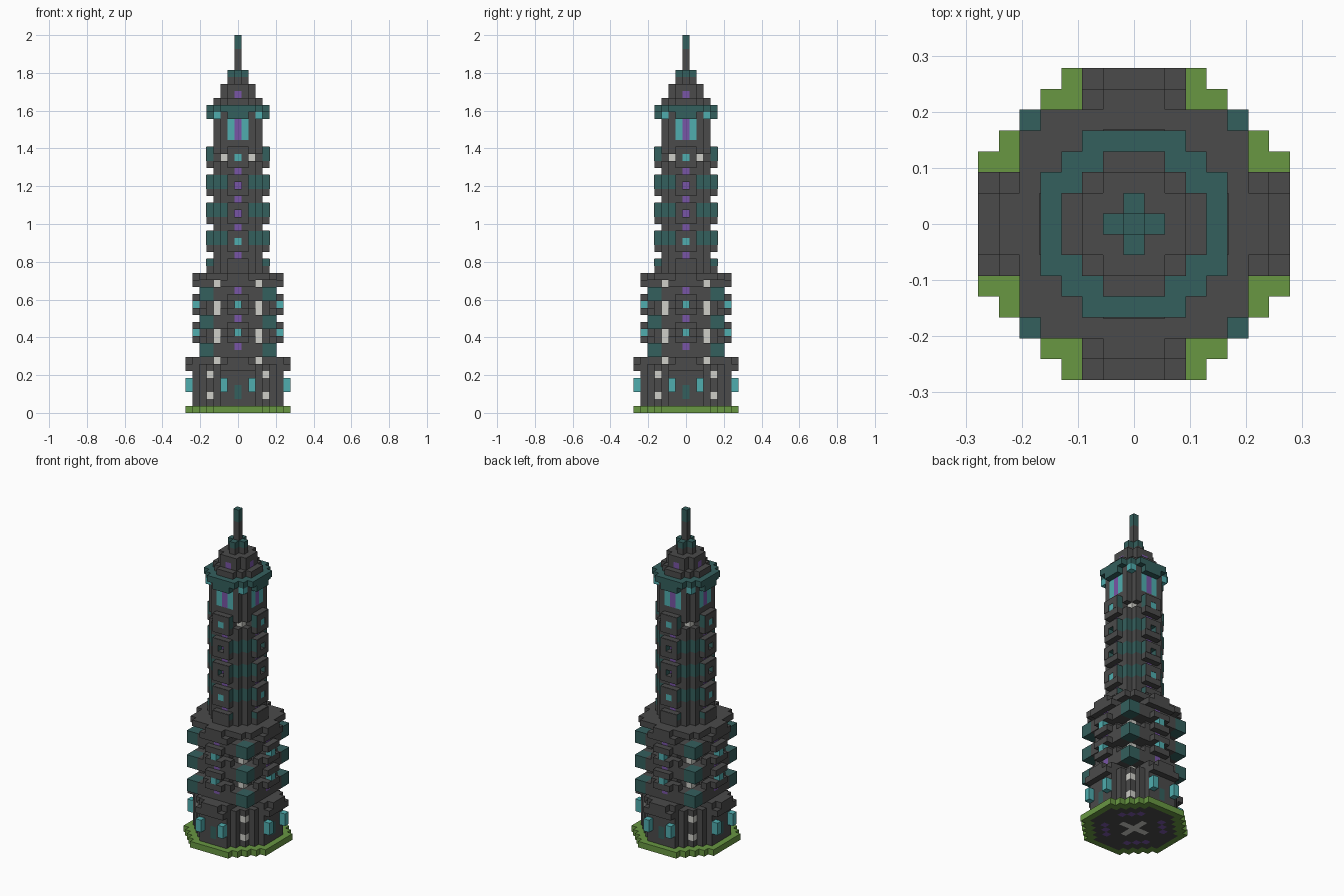
import bpy, bmesh

if "Cube" in bpy.data.objects:
    bpy.data.objects.remove(bpy.data.objects["Cube"])

V = 1 / 27          # edge length of one block
MATS = {}
for name, col in {
    "dark_stone": (0.07, 0.07, 0.07), "dark_teal": (0.034, 0.115, 0.11),
    "bright_teal": (0.08, 0.42, 0.43), "purple": (0.19, 0.09, 0.38),
    "pale_stone": (0.62, 0.62, 0.58), "grass_green": (0.14, 0.31, 0.055),
}.items():
    MATS[name] = bpy.data.materials.new(name)
    MATS[name].diffuse_color = (*col, 1)
ORDER = list(MATS)
cells = {}          # block position -> (part, material)


def put(part, mat, xs, ts, zs):
    """Blocks at depth xs and sideways offset ts, repeated on all four sides."""
    for x in xs:
        for t in ts:
            for z in zs:
                for s in (t, -t):
                    for p in ((x, s), (-x, s), (s, x), (s, -x)):
                        if part:
                            cells[(*p, z)] = (part, mat)
                        else:
                            cells.pop((*p, z), None)


def slab(part, mat, widths, zs):
    """Stepped octagon; widths[i] is the half width of the row i blocks off centre."""
    for i, w in enumerate(widths):
        put(part, mat, [i], range(w + 1), zs)


S, T, B, P, W, G = ORDER
r = range
OCT = [7, 7, 7, 7, 6, 5, 4, 3]

# ground plate with lawn edge and floor pattern
slab("lawn", G, OCT, [0])
slab("floor", S, [6, 6, 6, 5, 4, 3, 2], [0])
put("floor_cross", W, [0, 1, 2], [0], [0])
put("floor_inlay", P, [3], [3], [0])
put("floor_inlay", P, [4], [2], [0])

# base storey with porches
slab("base", S, [5, 5, 5, 5, 4, 3], r(1, 7))
put("base_corner_stone", W, [4], [4], [2, 5])
put("porch", S, [6], [0, 1, 2], r(1, 6))
put("porch_roof", S, [6], [0, 1, 2], [6, 7])
put("porch_roof", S, [7], [0, 1, 2], [6])
put("porch_roof", S, [7], [0, 1], [7])
put("door", T, [6], [0], [2, 3])
put("porch_lantern", B, [7], [2], [3, 4])

# lower tower: recessed core, stone piers and overhanging corner roofs
slab("lower_tower", S, [5, 5, 5, 3], [7, 18])
slab("lower_tower", S, [4, 4, 3, 3], r(8, 18))
for z in (8, 12, 16):
    put("pier", S, [4, 5], [0, 1, 2, 3], [z, z + 1])
    put("corner_roof", T, [4, 5], [4, 5], [z, z + 1])
    put("pier_window", P, [5], [0], [z + 1])
put("corner_stone", W, [3], [3], [7, 10, 11, 14, 15, 18])
for z in (10, 14):
    put("balcony", S, [5], [0, 1, 2], [z])
    put("balcony", S, [6], [0, 1], [z, z + 2])
    put("balcony", S, [5], [0], [z + 1])
    put("balcony_lamp", B, [6], [0], [z + 1])

# deck between the two towers
put("deck", S, [6], [0, 1, 2], [18])
slab("deck", S, [6, 6, 5, 5, 5, 4], [19])

# upper shaft with teal bands and side panels
SHAFT = [3, 3, 3, 2]
slab("shaft", S, SHAFT, r(20, 44))
for z in (24, 28, 32):
    slab("shaft_band", T, SHAFT, [z, z + 1])
for z in (24, 28, 32, 36):
    put("panel_sill", S, [4], [0, 1], [z - 1])
    put("side_panel", T, [4], [0, 1], [z, z + 1])
put("panel_sill", S, [4], [0, 1], [20])
put("side_panel", T, [4], [0, 1], [21])
put("shaft_slit", P, [3], [0], [22, 26, 30, 34])
for z in (28, 32):      # open niches with a purple back
    put(None, None, [4], [0], [z])
    put("shaft_slit", P, [3], [0], [z])
put("panel_lamp", B, [4], [0], [24, 36])
put(None, None, [3], [2], [36])
put("shaft_corner_stone", W, [2], [2], [36])

# lantern room
put("big_window", B, [3], [1], r(39, 42))
put("big_window_centre", P, [3], [0], r(39, 42))
put("eaves_bracket", T, [4], [0, 1], [42])
put("eaves_lamp", B, [3], [3], [42])
slab("eaves", T, [4, 4, 4, 3, 2], [43])

# stepped roof and spire
slab("roof", S, [3, 3, 2, 1], [44])
slab("roof", S, [2, 2, 1], [45, 46])
put("roof_window", P, [2], [0], [45])
slab("roof", S, [1, 0], [47])
slab("finial", T, [1, 0], [48])
put("spire", S, [0], [0], r(49, 52))
put("spire_tip", T, [0], [0], [52, 53])


def finish(name, bm, used):
    me = bpy.data.meshes.new(name)
    bm.to_mesh(me)
    bm.free()
    for m in used:
        me.materials.append(MATS[m])
    bpy.context.collection.objects.link(bpy.data.objects.new(name, me))


# turn each part into one mesh, keeping only the exposed block faces
AXES = [(a, s) for a in range(3) for s in (-1, 1)]
for part in sorted({c[0] for c in cells.values()}):
    bm = bmesh.new()
    verts, mat = {}, S
    for pos, (owner, m) in cells.items():
        if owner != part:
            continue
        mat = m
        for a, s in AXES:
            n = list(pos)
            n[a] += s
            if tuple(n) in cells:
                continue
            loop = []
            for u, w in ((-1, -1), (1, -1), (1, 1), (-1, 1))[::s]:
                d = [0, 0, 0]
                d[a], d[(a + 1) % 3], d[(a + 2) % 3] = s, u, w
                key = tuple(2 * pos[i] + d[i] for i in range(3))
                if key not in verts:
                    x, y, z = key
                    verts[key] = bm.verts.new((x * V / 2, y * V / 2, (z + 1) * V / 2))
                loop.append(verts[key])
            bm.faces.new(loop)
    finish(part, bm, [mat])


def facing(name, boxes):
    """Thin stone plates (depth, offset, height ranges in blocks) on all four sides."""
    bm = bmesh.new()
    for d0, d1, t0, t1, z0, z1 in boxes:
        for k in range(4):
            for v in bmesh.ops.create_cube(bm, size=1)["verts"]:
                d = (d0 + d1) / 2 + v.co.x * (d1 - d0)
                t = (t0 + t1) / 2 + v.co.y * (t1 - t0)
                z = (z0 + z1) / 2 + v.co.z * (z1 - z0)
                x, y = ((d, t), (-t, d), (-d, -t), (t, -d))[k]
                v.co = (x * V, y * V, z * V)
    finish(name, bm, [S])


# stone facings framing the panel centres, with a stone cap on top
E = 0.05
for z in (24, 28, 32, 36):
    facing(f"panel_facing_{z}", [
        (4.5, 4.5 + E, -1.5, -0.5, z, z + 1), (4.5, 4.5 + E, 0.5, 1.5, z, z + 1),
        (4.5, 4.5 + E, -1.5, 1.5, z + 1, z + 2), (3.5, 4.5, -1.5, 1.5, z + 2, z + 2 + E)])
facing("panel_facing_base", [(4.5, 4.5 + E, -1.5, 1.5, 21, 22),
                             (3.5, 4.5, -1.5, 1.5, 22, 22 + E)])

for m in bpy.data.materials:
    if m.users and not m.is_grease_pencil:
        m.use_nodes = True
        m.node_tree.nodes["Principled BSDF"].inputs["Base Color"].default_value = m.diffuse_color
